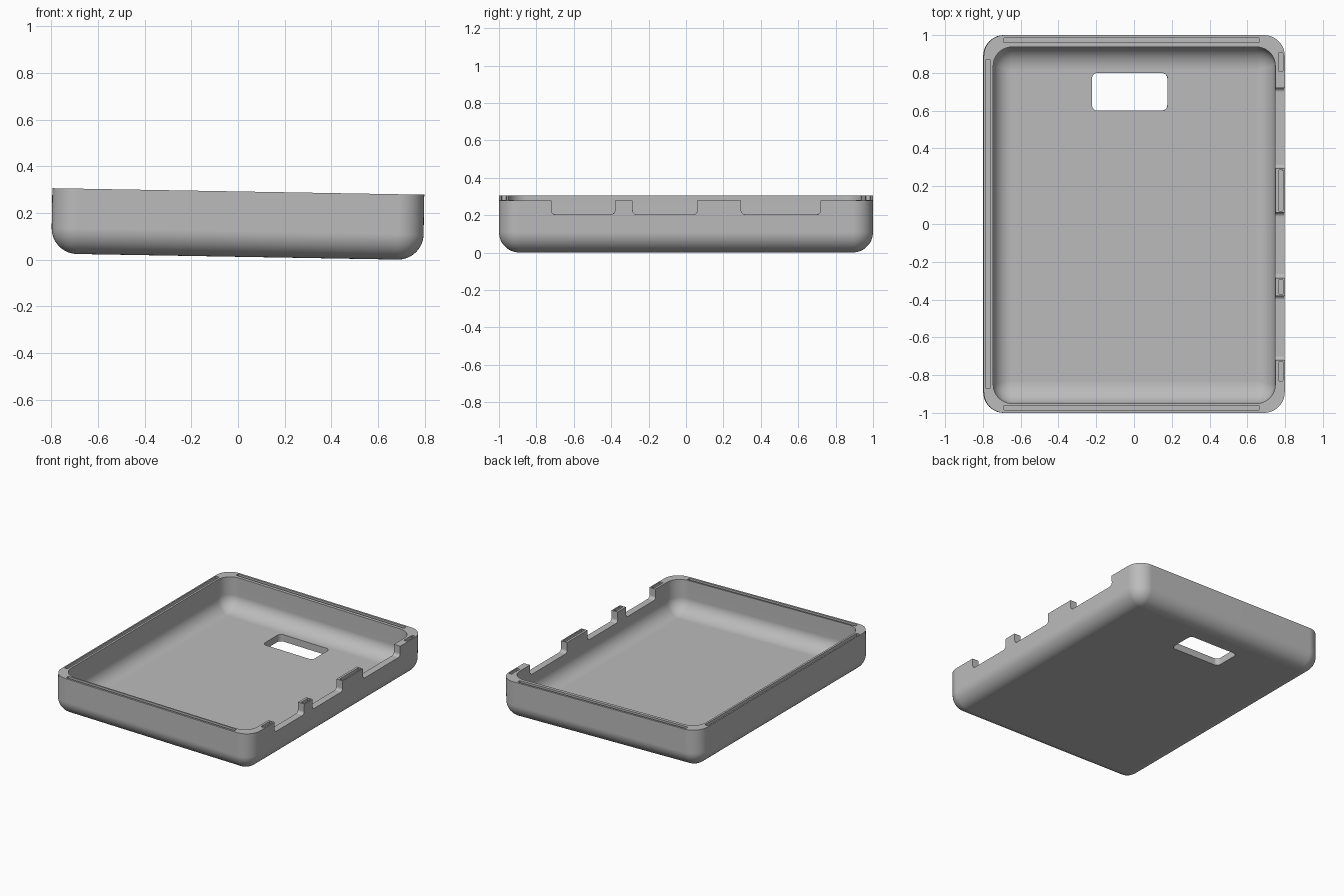
import bpy, bmesh, math
from mathutils import Matrix

old = bpy.data.objects.get("Cube")
if old:
    bpy.data.objects.remove(old, do_unlink=True)

HALF_X, HALF_Y, HEIGHT = 0.797, 1.0, 0.28
FILLET, FLOOR = 0.11, 0.05

grey = bpy.data.materials.new("plain grey")
grey.use_nodes = True
colour = (0.5, 0.5, 0.5, 1)
grey.diffuse_color = colour
grey.node_tree.nodes["Principled BSDF"].inputs["Base Color"].default_value = colour


def outline(x0, x1, y0, y1, r, steps=10):
    """Counter-clockwise rounded rectangle."""
    pts = []
    corners = [(x1 - r, y1 - r), (x0 + r, y1 - r), (x0 + r, y0 + r), (x1 - r, y0 + r)]
    for k, (cx, cy) in enumerate(corners):
        for i in range(steps + 1):
            a = math.pi / 2 * (k + i / steps)
            pts.append((cx + r * math.cos(a), cy + r * math.sin(a)))
    return pts


def loft(name, rings, matrix=None):
    """Closed solid through a stack of (outline, height) rings."""
    bm = bmesh.new()
    loops = [[bm.verts.new((x, y, z)) for x, y in pts] for pts, z in rings]
    for a, b in zip(loops, loops[1:]):
        for i in range(len(a)):
            j = (i + 1) % len(a)
            bm.faces.new((a[i], a[j], b[j], b[i]))
    bm.faces.new(loops[0][::-1])
    bm.faces.new(loops[-1])
    if matrix:
        bm.transform(matrix)
    bmesh.ops.recalc_face_normals(bm, faces=bm.faces)
    mesh = bpy.data.meshes.new(name)
    bm.to_mesh(mesh)
    bm.free()
    mesh.materials.append(grey)
    obj = bpy.data.objects.new(name, mesh)
    bpy.context.collection.objects.link(obj)
    return obj


def tub(name, x0, x1, y0, y1, z0, z1, r, rx, ry, steps=12):
    """Rounded box whose bottom edge is filleted."""
    rings = []
    for i in range(steps + 1):
        a = math.pi / 2 * (1 - i / steps)
        inset = 1 - math.cos(a)
        dx, dy = rx * inset, ry * inset
        corner = max(r * (1 - inset), 0.004)
        rings.append((outline(x0 + dx, x1 - dx, y0 + dy, y1 - dy, corner),
                      z0 + rx * (1 - math.sin(a))))
    rings.append((rings[-1][0], z1))
    return loft(name, rings)


def prism(name, x0, x1, y0, y1, r, z0, z1, matrix=None):
    pts = outline(x0, x1, y0, y1, r, 6)
    return loft(name, [(pts, z0), (pts, z1)], matrix)


# Outer shell and the cutters that hollow it
shell = tub("tray_shell", -HALF_X, HALF_X, -HALF_Y, HALF_Y, 0, HEIGHT,
            FILLET, FILLET, FILLET)
cutters = [tub("cavity_cutter", -0.747, 0.747, -0.95, 0.937, FLOOR, 0.4,
               0.1, 0.1, 0.12)]

# Rounded window through the floor
cutters.append(prism("window_cutter", -0.22, 0.18, 0.6, 0.8, 0.03, -0.1, 0.15))

# Notches in the +x wall: prism axes turned so that its profile lies in y-z
turn = Matrix(((0, 0, 1, 0), (1, 0, 0, 0), (0, 1, 0, 0), (0, 0, 0, 1)))
for y0, y1 in [(-0.72, -0.38), (-0.285, 0.06), (0.295, 0.72)]:
    cutters.append(prism("notch_cutter", y0, y1, 0.205, 0.4, 0.022, 0.7, 0.9, turn))

# Narrow slots in the rim
slots = [(-0.69, 0.66, s - 0.0125, s + 0.0125) for s in (-0.973, 0.973)]
slots.append((-0.787, -0.762, -0.87, 0.87))
slots += [(0.764, 0.788, y0, y1) for y0, y1 in
          [(-0.83, -0.73), (-0.37, -0.295), (0.07, 0.285), (0.81, 0.905)]]
for x0, x1, y0, y1 in slots:
    cutters.append(prism("slot_cutter", x0, x1, y0, y1, 0.003, HEIGHT - 0.03, 0.4))

bpy.ops.object.select_all(action="DESELECT")
shell.select_set(True)
bpy.context.view_layer.objects.active = shell
for cutter in cutters:
    cutter.hide_render = True
    cut = shell.modifiers.new("cut", "BOOLEAN")
    cut.operation, cut.solver, cut.object = "DIFFERENCE", "EXACT", cutter
    bpy.ops.object.modifier_apply(modifier=cut.name)
    bpy.data.objects.remove(cutter, do_unlink=True)

# Smooth fillets, crisp edges, and a slight tilt down to +x
bpy.ops.object.shade_smooth_by_angle(angle=math.radians(35))
normals = shell.modifiers.new("flat_faces", "WEIGHTED_NORMAL")
normals.keep_sharp = True
shell.rotation_euler = (0, math.radians(1), 0)
shell.location = (-0.0035, 0, 0.0125)
